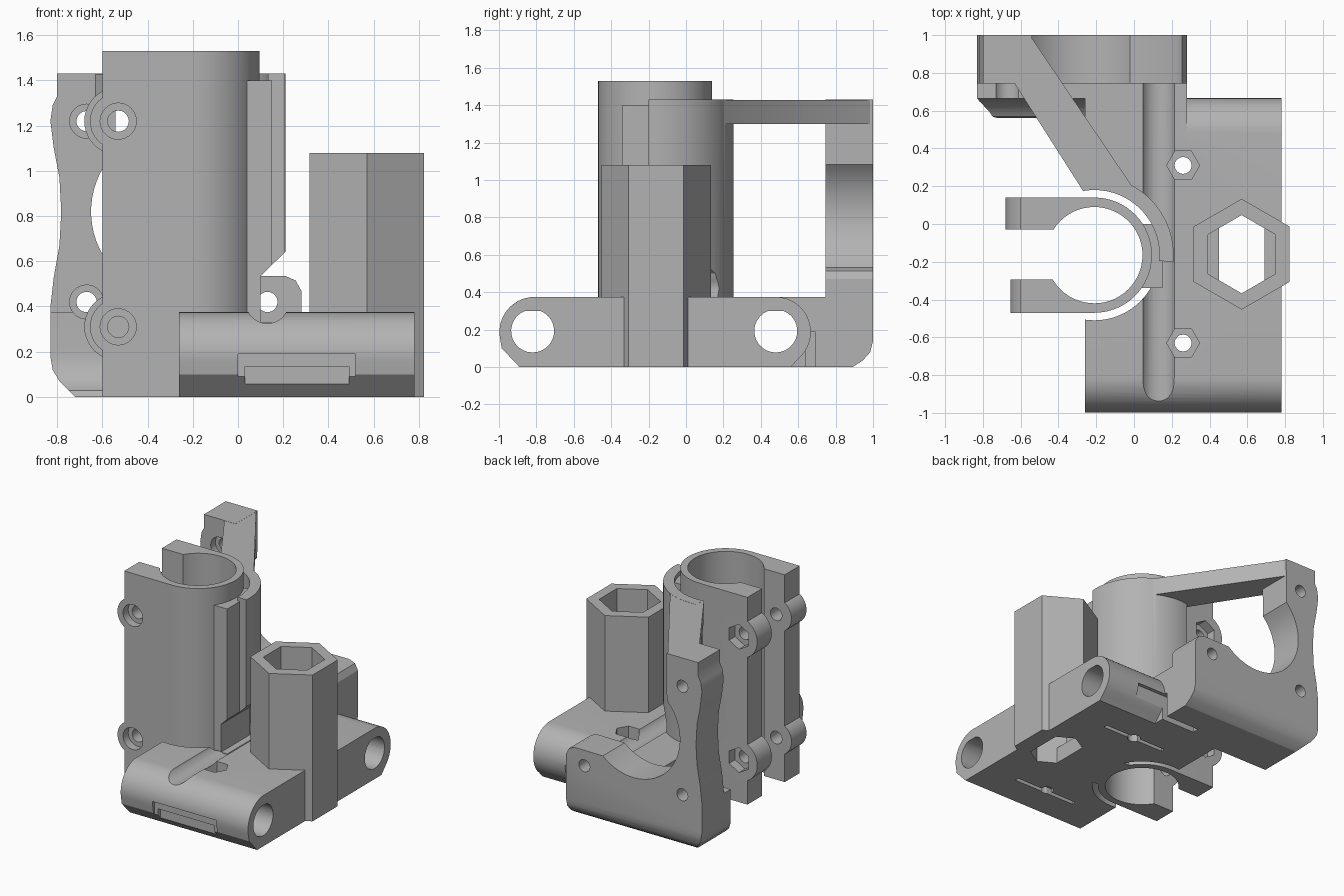
import bpy, bmesh, math

if "Cube" in bpy.data.objects:
    bpy.data.objects.remove(bpy.data.objects["Cube"])

grey = bpy.data.materials.new("plain grey")
grey.diffuse_color = (0.45, 0.45, 0.45, 1)
grey.use_nodes = True
grey.node_tree.nodes["Principled BSDF"].inputs["Base Color"].default_value = grey.diffuse_color


def prism(name, pts, axis, a, b):
    """Extrude a 2D outline along an axis from a to b."""
    place = {'x': lambda p, t: (t, p[0], p[1]),
             'y': lambda p, t: (p[0], t, p[1]),
             'z': lambda p, t: (p[0], p[1], t)}[axis]
    bm = bmesh.new()
    lo = [bm.verts.new(place(p, a)) for p in pts]
    hi = [bm.verts.new(place(p, b)) for p in pts]
    n = len(pts)
    bm.faces.new(lo)
    bm.faces.new(hi)
    for i in range(n):
        bm.faces.new((lo[i], lo[(i + 1) % n], hi[(i + 1) % n], hi[i]))
    bmesh.ops.recalc_face_normals(bm, faces=bm.faces)
    me = bpy.data.meshes.new(name)
    bm.to_mesh(me)
    bm.free()
    me.materials.append(grey)
    ob = bpy.data.objects.new(name, me)
    bpy.context.collection.objects.link(ob)
    return ob


def arc(cx, cy, r, a0, a1, n):
    return [(cx + r * math.cos(math.radians(a0 + (a1 - a0) * i / n)),
             cy + r * math.sin(math.radians(a0 + (a1 - a0) * i / n))) for i in range(n + 1)]


def ring(cx, cy, r, n=40, start=0):
    return arc(cx, cy, r, start, start + 360, n)[:-1]


def box(name, x0, x1, y0, y1, z0, z1):
    return prism(name, [(x0, y0), (x1, y0), (x1, y1), (x0, y1)], 'z', z0, z1)


def combine(target, other, op):
    mod = target.modifiers.new("bool", 'BOOLEAN')
    mod.object, mod.operation, mod.solver = other, op, 'EXACT'
    dg = bpy.context.evaluated_depsgraph_get()
    me = bpy.data.meshes.new_from_object(target.evaluated_get(dg))
    target.modifiers.clear()
    target.data = me
    bpy.data.objects.remove(other)


def add(t, o):
    combine(t, o, 'UNION')


def cut(t, o):
    combine(t, o, 'DIFFERENCE')


BX, BY = -0.21, -0.165      # bearing centre
ROD_F, ROD_B, ROD_Z = -0.81, 0.48, 0.1875
NX, NY = 0.57, -0.16        # nut tower centre

# Base with two rounded rod barrels
profile = ([(-0.89, 0), (0.56, 0)] + arc(ROD_B, ROD_Z, 0.1875, -50, 90, 16)
           + arc(ROD_F, ROD_Z, 0.1875, 90, 190, 14) + [(-0.985, 0.1)])
body = prism("carriage_end", profile, 'x', -0.26, 0.78)

# Motor plate
outline = ([(-0.83, 0), (0.28, 0), (0.28, 0.47), (0.255, 0.515), (0.21, 0.535)]
           + arc(-0.27, 0.82, 0.38, -49, -224, 30)
           + [(-0.54, 1.43), (-0.80, 1.43), (-0.80, 1.33), (-0.82, 1.29), (-0.83, 1.22), (-0.815, 1.1),
              (-0.79, 0.97), (-0.782, 0.82), (-0.79, 0.67), (-0.815, 0.53), (-0.83, 0.4)])
plate = prism("motor_plate", outline, 'y', 0.745, 1.0)
foot = [(0.99, 0), (0.99, 0.375), (0.665, 0.375)] + arc(0.48, 0.19, 0.184, 0, -70, 8)[:-1] + [(0.56, 0)]
add(plate, prism("plate_foot", foot, 'x', -0.83, 0.28))
add(plate, box("plate_web", -0.26, 0.28, 0.45, 0.8, 0, 0.375))
cut(plate, prism("back_round", [(0.89, -0.01), (0.89, 0), (0.945, 0.035), (0.985, 0.08), (1.0, 0.14),
                                (1.02, 0.14), (1.02, -0.01)], 'x', -1, 1))
cut(plate, prism("corner_round", [(-0.72, -0.01), (-0.72, 0), (-0.79, 0.07), (-0.82, 0.12), (-0.83, 0.18),
                                  (-0.85, 0.18), (-0.85, -0.01)], 'y', 0, 1.1))
add(body, plate)

# Curved guard shell around the bearing, undercut beside the screw channel
shell = prism("guard_shell", arc(BX, BY, 0.42, -5, 98, 24) + arc(BX, BY, 0.33, 98, -5, 24), 'z', 0.1, 1.43)
cut(shell, prism("undercut", [(0.04, 0.376), (0.04, 0.44), (0.06, 0.5), (0.095, 0.53),
                              (0.3, 0.73), (0.3, 0.376)], 'y', -0.6, 0.5))
add(body, shell)

# Diagonal brace from shell to plate
add(body, prism("brace", [(-0.26, 0.16), (-0.63, 0.74), (-0.63, 0.99), (-0.545, 0.99),
                          (-0.01, 0.2), (-0.1, 0.16)], 'z', 1.30, 1.429))
cut(body, prism("bearing_gap", ring(BX, BY, 0.345, 64), 'z', -0.1, 2))

# Hexagonal nut tower
add(body, prism("nut_tower", ring(NX, NY, 0.293, 6, 30), 'z', 0, 1.08))
cut(body, prism("nut_pocket", ring(NX, NY, 0.207, 6, 30), 'z', 0.12, 1.2))
cut(body, prism("nut_exit", [(NX, NY + 0.207), (NX - 0.12, NY + 0.138), (NX - 0.12, NY - 0.138), (NX, NY - 0.207),
                             (NX + 0.12, NY - 0.138), (NX + 0.12, NY + 0.138)], 'z', -0.1, 0.2))

# Rod holes with a flattened top
for y in (ROD_F - 0.01, ROD_B):
    cut(body, prism("rod_hole", arc(y, 0.193, 0.115, 110, 430, 24), 'x', -0.5, 1))

# Cable tie notches
for y0, y1 in ((-1.1, -0.975), (0.64, 0.69)):
    cut(body, box("tie_notch", 0.0, 0.52, y0, y1, -0.1, 0.19))
cut(body, box("tie_notch_inner", 0.03, 0.49, -1.1, -0.945, -0.1, 0.135))
for y in (-0.65, 0.31):
    cut(body, box("tie_slit", 0.0, 0.52, y - 0.015, y + 0.015, -0.1, 0.05))

# Screw channels and motor screw holes
cut(body, prism("channel", ring(0.13, 0.42, 0.095, 32), 'y', -1.1, 0.745))
for z in (0.42, 1.22):
    cut(body, prism("head_recess", ring(-0.67, z, 0.075, 32), 'y', 0.6, 0.8))
for x, z in ((0.13, 0.42), (-0.67, 0.42), (-0.67, 1.22)):
    cut(body, prism("motor_hole", ring(x, z, 0.045, 20), 'y', 0.6, 1.1))

# Clamp nuts in the base
for y in (0.31, -0.63):
    cut(body, prism("base_nut", ring(0.26, y, 0.087, 6), 'z', 0.28, 0.6))
    cut(body, prism("base_screw", ring(0.26, y, 0.045, 16), 'z', -0.1, 0.5))

# Split bearing clamp with screw bosses
clamp = prism("bearing_clamp", arc(BX, BY, 0.305, -90, 90, 32) + [(-0.60, 0.14), (-0.60, -0.47)], 'z', 0, 1.53)
web = box("web", 0.04, 0.15, -0.34, 0.0, 0, 1.40)
cut(web, prism("web_undercut", [(0.1, 0.33), (0.1, 0.535), (0.25, 0.685), (0.25, 0.33)], 'y', -0.6, 0.5))
add(clamp, web)
for z in (0.31, 1.22):
    add(clamp, prism("rear_boss", ring(-0.53, z, 0.15, 40), 'y', -0.1, 0.14))
    add(clamp, prism("front_boss", ring(-0.53, z, 0.125, 40), 'y', -0.47, -0.2))
cut(clamp, prism("bore", ring(BX, BY, 0.255, 56), 'z', -0.1, 2))
cut(clamp, box("slit", -0.9, BX, -0.295, -0.03, -0.1, 2))
for z in (0.31, 1.22):
    cut(clamp, prism("clamp_screw", ring(-0.53, z, 0.047, 20), 'y', -0.6, 0.3))
    cut(clamp, prism("screw_head", ring(-0.53, z, 0.08, 32), 'y', -0.6, -0.41))
    cut(clamp, prism("clamp_nut", ring(-0.53, z, 0.092, 6, 30), 'y', 0.07, 0.3))
add(body, clamp)

bpy.ops.object.select_all(action='DESELECT')
body.select_set(True)
bpy.context.view_layer.objects.active = body
bpy.ops.object.shade_smooth_by_angle(angle=math.radians(28))
